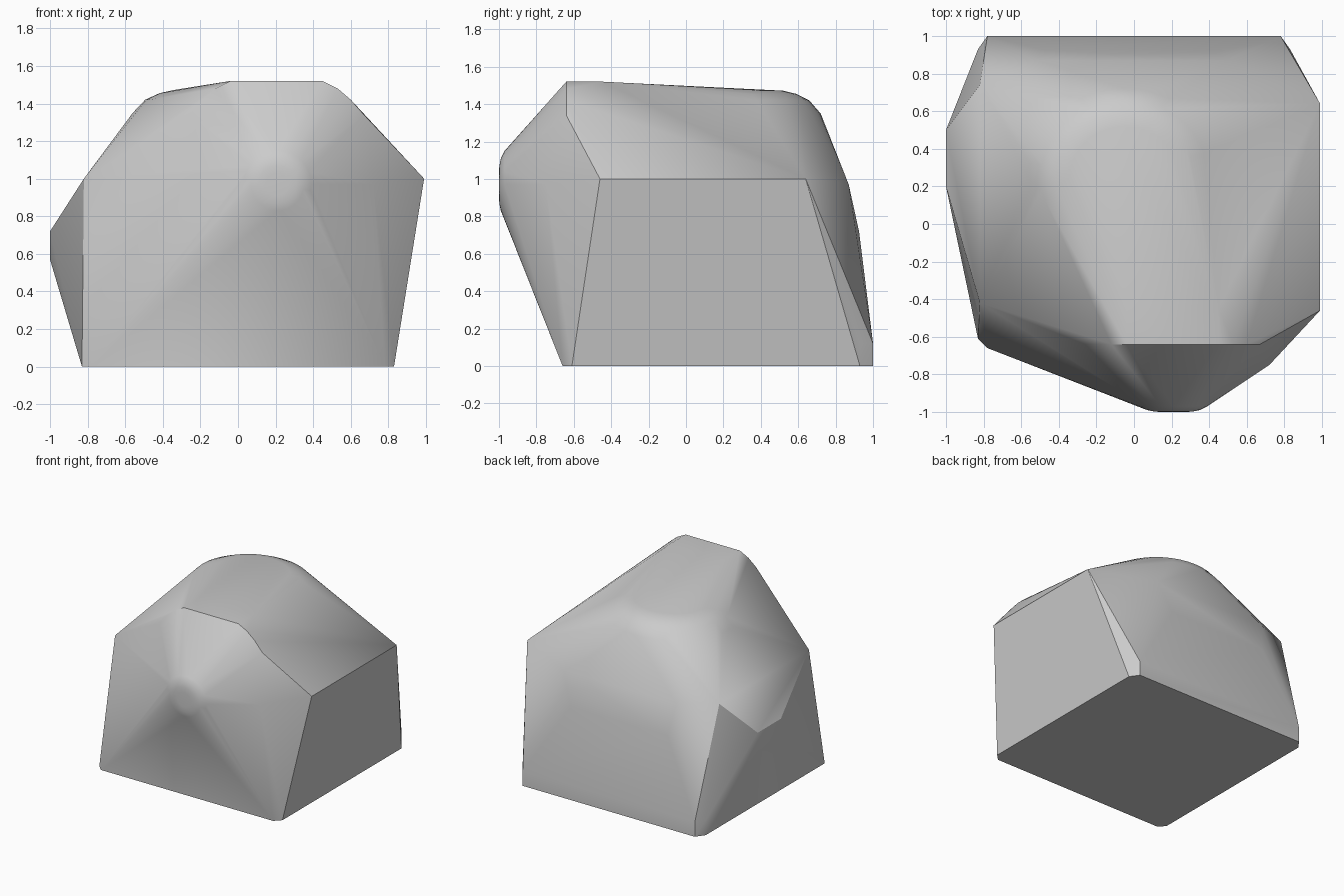
import bpy
import bmesh
from math import cos, sin, pi, radians

cube = bpy.data.objects.get("Cube")
if cube:
    bpy.data.objects.remove(cube, do_unlink=True)


def ring(steps, place):
    """Sample a closed loop through the placing function."""
    return [place(cos(2 * pi * i / steps), sin(2 * pi * i / steps)) for i in range(steps)]


points = []

# Base footprint with clipped corners, and its short rear upright
for side in (-1, 1):
    points += [(0.78 * side, -0.66, 0), (0.83 * side, -0.61, 0),
               (0.83 * side, 0.93, 0), (0.78 * side, 1, 0),
               (0.78 * side, 1, 0.12), (0.83 * side, 0.93, 0.12)]

# Shoulder corners
points += [(0.99, -0.46, 1), (0.99, 0.64, 1), (0.72, -0.75, 0.97),
           (-0.82, -0.42, 1), (-0.82, 0.74, 1)]

# Side bulge
points += [(-1, y, z) for y in (0.2, 0.5) for z in (0.57, 0.72)]

# Front top edge, rounded at both ends
for half, z in ((0.245, 1.52), (0.325, 1.48), (0.395, 1.42), (0.465, 1.34)):
    points += [(0.205 + half * s, -0.64, z) for s in (-1, 1)]
points += [(-0.04, -0.45, 1.52), (0.45, -0.45, 1.52)]

# Rounded crown at the back
for scale, z in ((0.57, 1.472), (0.72, 1.455), (0.87, 1.42), (1, 1.35)):
    points += ring(40, lambda c, s: (-0.05 + 0.51 * scale * c, 0.25 + 0.47 * scale * s, z))

# Blunt nose
for radius, y in ((0.06, -1), (0.1, -0.998), (0.14, -0.99), (0.18, -0.97)):
    points += ring(32, lambda c, s: (0.21 + radius * c, y, 0.97 + radius * s))

# Back bulge
points += [(x, 0.87, 0.97) for x in (-0.52, 0, 0.5)]
points += [(x, 0.925, 0.72) for x in (-0.48, -0.1, 0.4)]

# Wrap everything in one convex skin
bm = bmesh.new()
for p in points:
    bm.verts.new(p)
bmesh.ops.remove_doubles(bm, verts=bm.verts, dist=0.0005)
bmesh.ops.convex_hull(bm, input=bm.verts)
loose = [v for v in bm.verts if not v.link_faces]
bmesh.ops.delete(bm, geom=loose, context='VERTS')
bmesh.ops.dissolve_limit(bm, angle_limit=radians(0.5), verts=bm.verts, edges=bm.edges)
bmesh.ops.recalc_face_normals(bm, faces=bm.faces)
mesh = bpy.data.meshes.new("boulder")
bm.to_mesh(mesh)
bm.free()

boulder = bpy.data.objects.new("boulder", mesh)
bpy.context.collection.objects.link(boulder)

# Plain grey surface
grey = bpy.data.materials.new("stone_grey")
grey.use_nodes = True
colour = (0.6, 0.6, 0.6, 1)
grey.diffuse_color = colour
grey.node_tree.nodes["Principled BSDF"].inputs["Base Color"].default_value = colour
mesh.materials.append(grey)

# Soft rounding, crisp creases
bpy.ops.object.select_all(action='DESELECT')
boulder.select_set(True)
bpy.context.view_layer.objects.active = boulder
bpy.ops.object.shade_smooth_by_angle(angle=radians(30))
